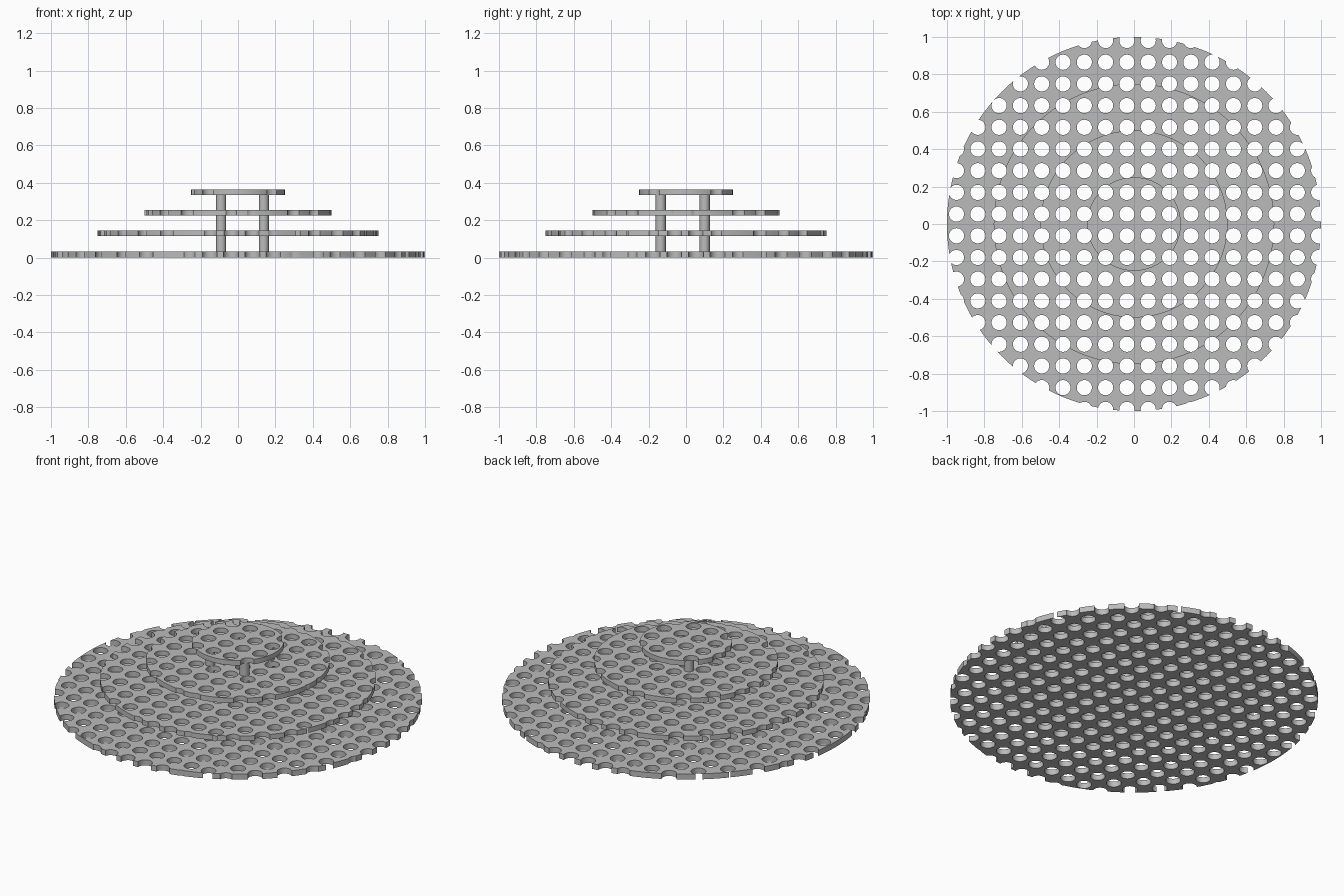
import bpy, bmesh, math
from mathutils import Matrix

if "Cube" in bpy.data.objects:
    bpy.data.objects.remove(bpy.data.objects["Cube"])

# One plain grey material
GREY = (0.5, 0.5, 0.5, 1)
grey = bpy.data.materials.new("plain grey")
grey.use_nodes = True
grey.diffuse_color = GREY
grey.node_tree.nodes["Principled BSDF"].inputs["Base Color"].default_value = GREY

# Rectangular perforation grid shared by every disc
HOLE_R = 0.0405
HOLES = [(-0.949 + 0.1139 * i, 0.981 - 0.116 * j) for i in range(18) for j in range(18)]


def cylinders(name, places, radius, low, high, sides):
    """One object holding an upright cylinder at each place."""
    bm = bmesh.new()
    for x, y in places:
        bmesh.ops.create_cone(bm, cap_ends=True, segments=sides, radius1=radius, radius2=radius,
                              depth=high - low, matrix=Matrix.Translation((x, y, (low + high) / 2)))
    mesh = bpy.data.meshes.new(name)
    bm.to_mesh(mesh)
    bm.free()
    mesh.materials.append(grey)
    obj = bpy.data.objects.new(name, mesh)
    bpy.context.collection.objects.link(obj)
    return obj


def smooth(obj):
    bpy.ops.object.select_all(action='DESELECT')
    obj.select_set(True)
    bpy.context.view_layer.objects.active = obj
    bpy.ops.object.shade_smooth_by_angle(angle=math.radians(30))


def perforated_disc(name, radius, low, high):
    disc = cylinders(name, [(0, 0)], radius, low, high, 128)
    inside = [p for p in HOLES if math.hypot(*p) < radius + HOLE_R]
    cutter = cylinders(name + "_cutter", inside, HOLE_R, low - 0.02, high + 0.02, 32)
    cutter.hide_render = True
    cut = disc.modifiers.new("holes", 'BOOLEAN')
    cut.operation, cut.solver, cut.object = 'DIFFERENCE', 'EXACT', cutter
    bpy.context.view_layer.objects.active = disc
    bpy.ops.object.modifier_apply(modifier=cut.name)
    bpy.data.objects.remove(cutter)
    smooth(disc)


# Stacked discs, shrinking upward
perforated_disc("base_disc", 1.0, 0.0, 0.033)
perforated_disc("lower_disc", 0.75, 0.115, 0.145)
perforated_disc("upper_disc", 0.5, 0.225, 0.255)
perforated_disc("top_disc", 0.25, 0.335, 0.365)

# Four posts standing between the holes
posts = [(x, y) for x in (-0.09, 0.138) for y in (-0.135, 0.1)]
smooth(cylinders("support_posts", posts, 0.027, 0.004, 0.345, 32))
